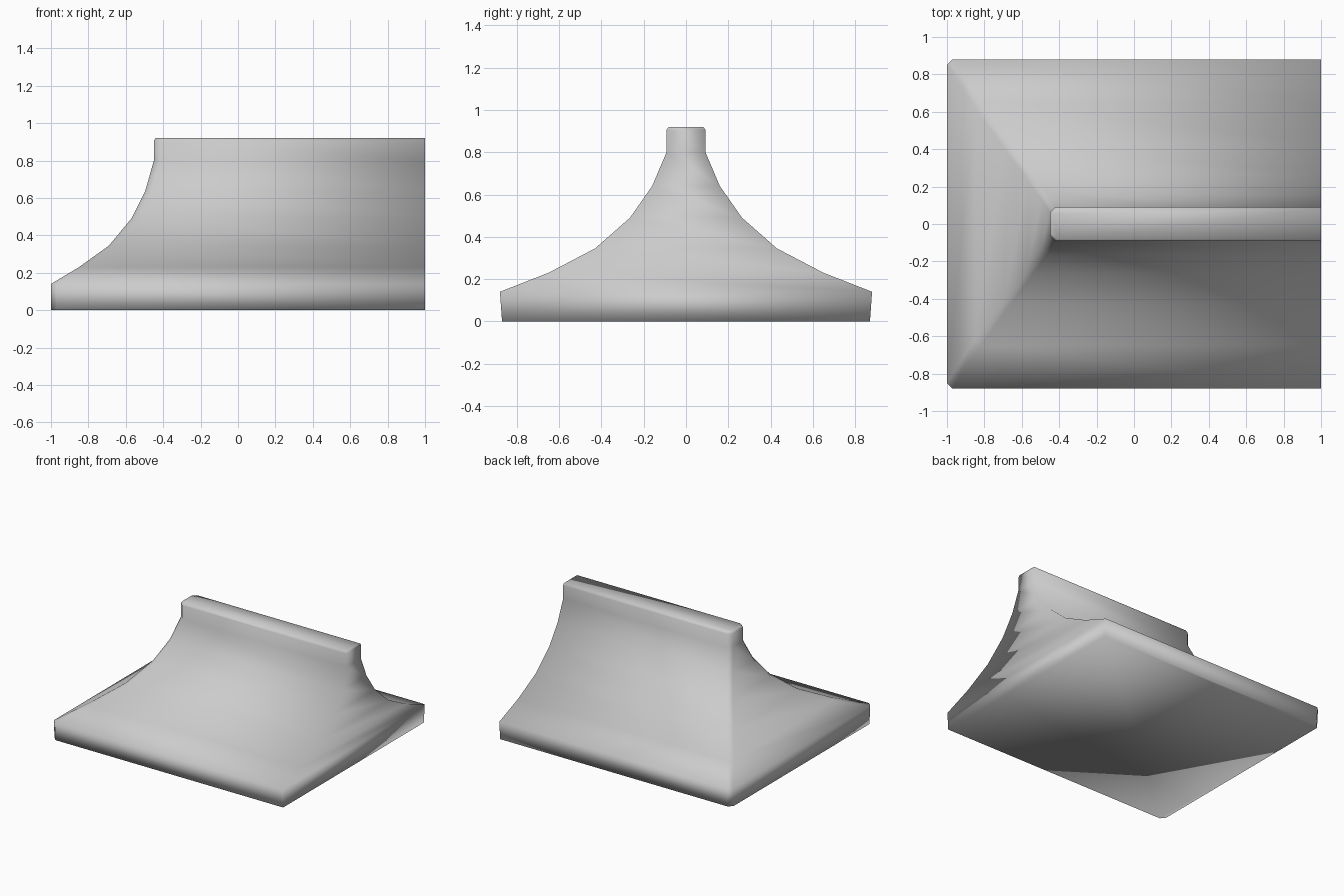
import bpy
import bmesh

cube = bpy.data.objects.get("Cube")
if cube:
    bpy.data.objects.remove(cube, do_unlink=True)

# Plain grey material
grey = bpy.data.materials.new("grey")
grey.use_nodes = True
colour = (0.6, 0.6, 0.6, 1)
grey.diffuse_color = colour
grey.node_tree.nodes["Principled BSDF"].inputs["Base Color"].default_value = colour

# Levels of the curved slope: end position x, half width y, height z
LEVELS = [(-1, .87, 0), (-1, .88, .14), (-.85, .65, .23), (-.69, .43, .345),
          (-.57, .265, .49), (-.495, .16, .64), (-.45, .092, .80),
          (-.45, .092, .905), (-.44, .082, .92)]
CUT = 0.03  # corner chamfer


def outline(bm, x, y, z):
    """One level: square at the flat end, chamfered at the sloped end."""
    half = [(1, -y), (x + CUT, -y), (x, -y + CUT)]
    points = half + [(px, -py) for px, py in reversed(half)]
    return [bm.verts.new((px, py, z)) for px, py in points]


# Ramp body: stacked outlines joined by strips, closed below and on top
bm = bmesh.new()
rings = [outline(bm, *level) for level in LEVELS]
for low, high in zip(rings, rings[1:]):
    for i in range(len(low)):
        j = (i + 1) % len(low)
        bm.faces.new((low[i], low[j], high[j], high[i]))
bm.faces.new(rings[0])
bm.faces.new(rings[-1])
bmesh.ops.recalc_face_normals(bm, faces=bm.faces)
for face in bm.faces:
    face.smooth = True

mesh = bpy.data.meshes.new("ramp")
bm.to_mesh(mesh)
bm.free()
mesh.materials.append(grey)
ramp = bpy.data.objects.new("ramp", mesh)
bpy.context.collection.objects.link(ramp)
